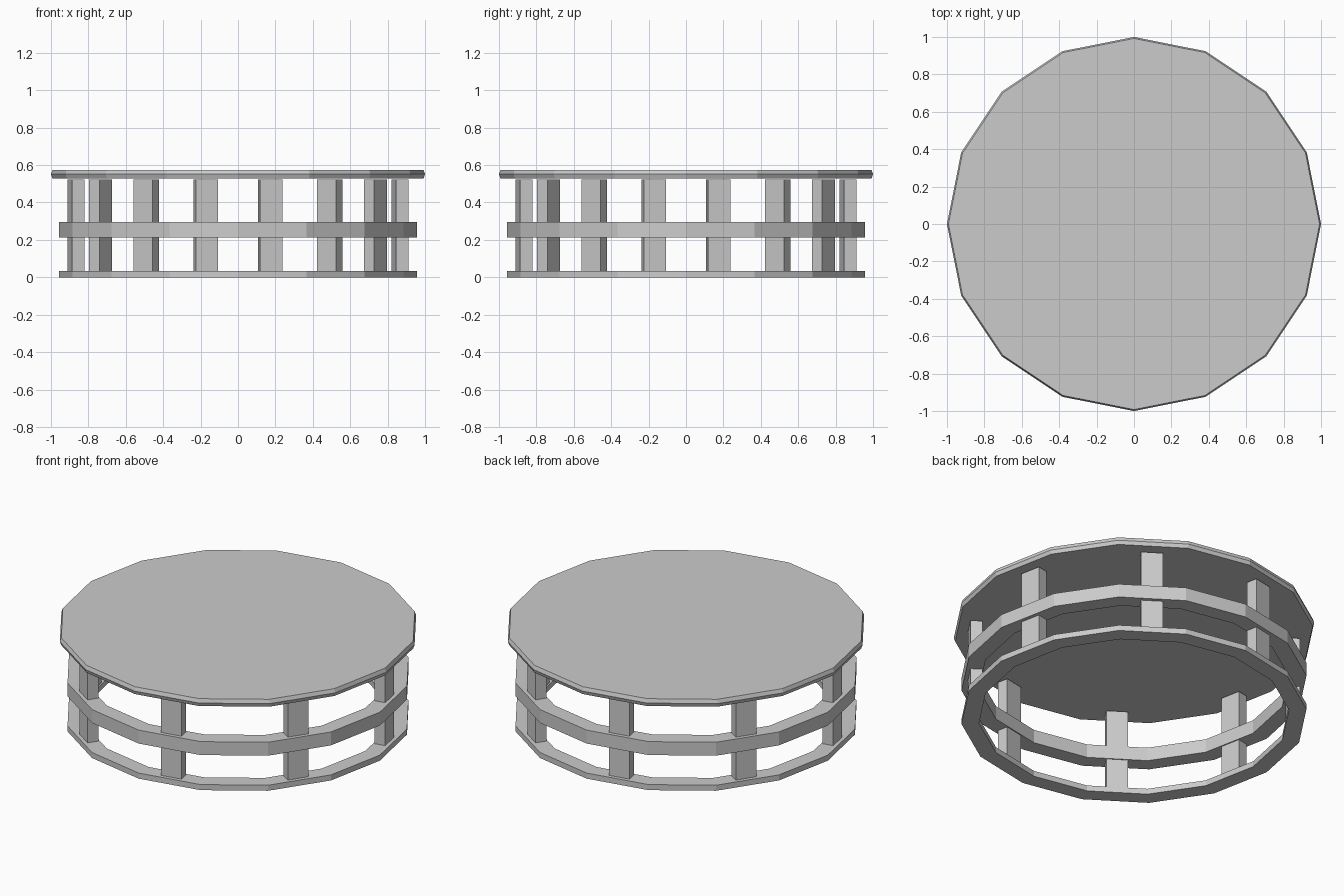
import bpy, math
from mathutils import Matrix

if "Cube" in bpy.data.objects:
    bpy.data.objects.remove(bpy.data.objects["Cube"])

SIDES = 16


def lathe(name, profile, closed):
    """Spin a list of (radius, z) points into a 16-sided solid."""
    n = len(profile)
    verts = [(r * math.cos(2 * math.pi * i / SIDES), r * math.sin(2 * math.pi * i / SIDES), z)
             for i in range(SIDES) for r, z in profile]
    faces = []
    for i in range(SIDES):
        a, b = i * n, (i + 1) % SIDES * n
        for k in range(n if closed else n - 1):
            m = (k + 1) % n
            faces.append((a + k, b + k, b + m, a + m))
    if not closed:
        faces.append([i * n for i in reversed(range(SIDES))])
        faces.append([i * n + n - 1 for i in range(SIDES)])
    return add_mesh(name, verts, faces)


def add_mesh(name, verts, faces):
    mesh = bpy.data.meshes.new(name)
    mesh.from_pydata(verts, [], faces)
    mesh.update()
    obj = bpy.data.objects.new(name, mesh)
    bpy.context.collection.objects.link(obj)
    return obj


def ring(name, z0, z1, inner=0.86, outer=0.957):
    return lathe(name, [(outer, z0), (outer, z1), (inner, z1), (inner, z0)], True)


# Table top with a slightly pointed rim
lathe("table_top", [(0.992, 0.529), (1.0, 0.551), (0.992, 0.574)], False)

# Base ring and middle ring
ring("base_ring", 0.0, 0.034)
ring("middle_ring", 0.214, 0.296)

# Eight flat posts, one on every second facet of the rings
for i in range(8):
    bpy.ops.mesh.primitive_cube_add(size=1)
    post = bpy.context.object
    post.name = f"post_{i + 1}"
    angle = math.radians(11.25 + 45 * i)
    post.data.transform(Matrix.Rotation(angle, 4, 'Z')
                        @ Matrix.Translation((0.883, 0, 0.271))
                        @ Matrix.Diagonal((0.066, 0.122, 0.502, 1)))
